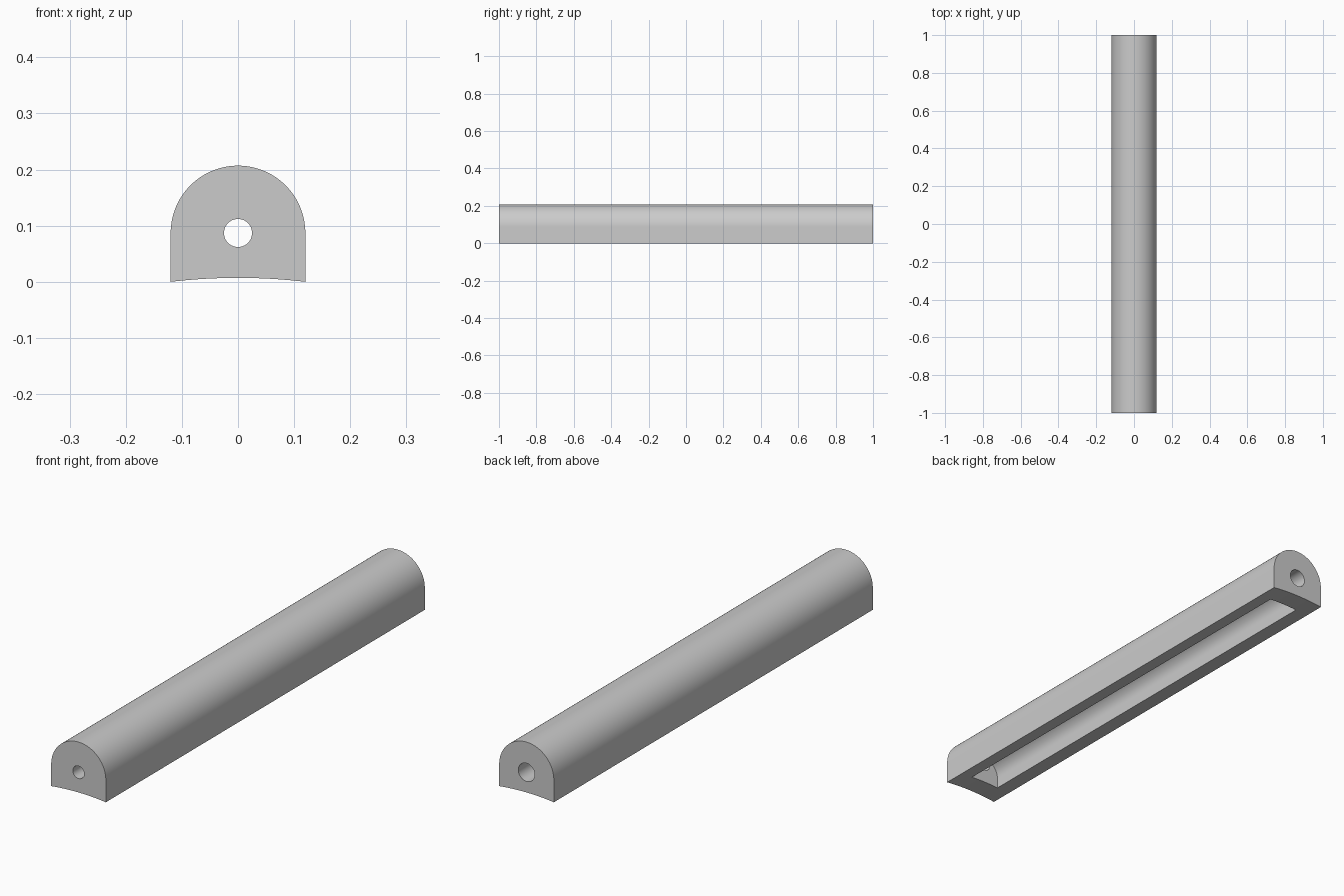
import bpy, bmesh, math

if "Cube" in bpy.data.objects:
    bpy.data.objects.remove(bpy.data.objects["Cube"])

HALF_W, AXIS_Z, RISE = 0.12, 0.087, 0.007


def arc(cx, cz, r, a0, a1, n):
    """Points along an arc in the x-z plane."""
    return [(cx + r * math.cos(a0 + (a1 - a0) * i / n),
             cz + r * math.sin(a0 + (a1 - a0) * i / n)) for i in range(n + 1)]


def extrude(name, outline, y0, y1):
    """Solid made by sweeping an x-z outline along y."""
    bm = bmesh.new()
    face = bm.faces.new([bm.verts.new((x, y0, z)) for x, z in outline])
    swept = bmesh.ops.extrude_face_region(bm, geom=[face])["geom"]
    bmesh.ops.translate(bm, vec=(0, y1 - y0, 0),
                        verts=[v for v in swept if isinstance(v, bmesh.types.BMVert)])
    bmesh.ops.recalc_face_normals(bm, faces=bm.faces)
    mesh = bpy.data.meshes.new(name)
    bm.to_mesh(mesh)
    bm.free()
    obj = bpy.data.objects.new(name, mesh)
    bpy.context.collection.objects.link(obj)
    return obj


def circle(r):
    return arc(0, AXIS_Z, r, 0, 2 * math.pi, 48)[:-1]


# Rounded bar with a slightly hollow underside
R = (HALF_W ** 2 + RISE ** 2) / (2 * RISE)
spread = math.asin(HALF_W / R)
underside = arc(0, RISE - R, R, math.pi / 2 + spread, math.pi / 2 - spread, 24)
bar = extrude("rounded_bar",
              arc(0, AXIS_Z, HALF_W, 0, math.pi, 64) + underside, -1, 1)

# Arched pocket open at the bottom, and a bore through each end wall
pocket = arc(0, 0.048, 0.065, 0, math.pi, 48) + [(-0.065, -0.05), (0.065, -0.05)]
cutters = [extrude("pocket_cutter", pocket, -0.913, 0.913),
           extrude("front_hole_cutter", circle(0.025), -1.1, -0.85),
           extrude("back_hole_cutter", circle(0.036), 0.85, 1.1)]

bpy.context.view_layer.objects.active = bar
bar.select_set(True)
for cutter in cutters:
    cutter.select_set(False)
    cutter.hide_render = True
    mod = bar.modifiers.new(cutter.name, "BOOLEAN")
    mod.operation, mod.solver, mod.object = "DIFFERENCE", "EXACT", cutter
    bpy.ops.object.modifier_apply(modifier=mod.name)
    bpy.data.objects.remove(cutter)

grey = bpy.data.materials.new("grey")
grey.diffuse_color = (0.6, 0.6, 0.6, 1)
grey.use_nodes = True
grey.node_tree.nodes["Principled BSDF"].inputs["Base Color"].default_value = grey.diffuse_color
bar.data.materials.clear()
bar.data.materials.append(grey)
bpy.ops.object.shade_smooth_by_angle(angle=math.radians(30))
